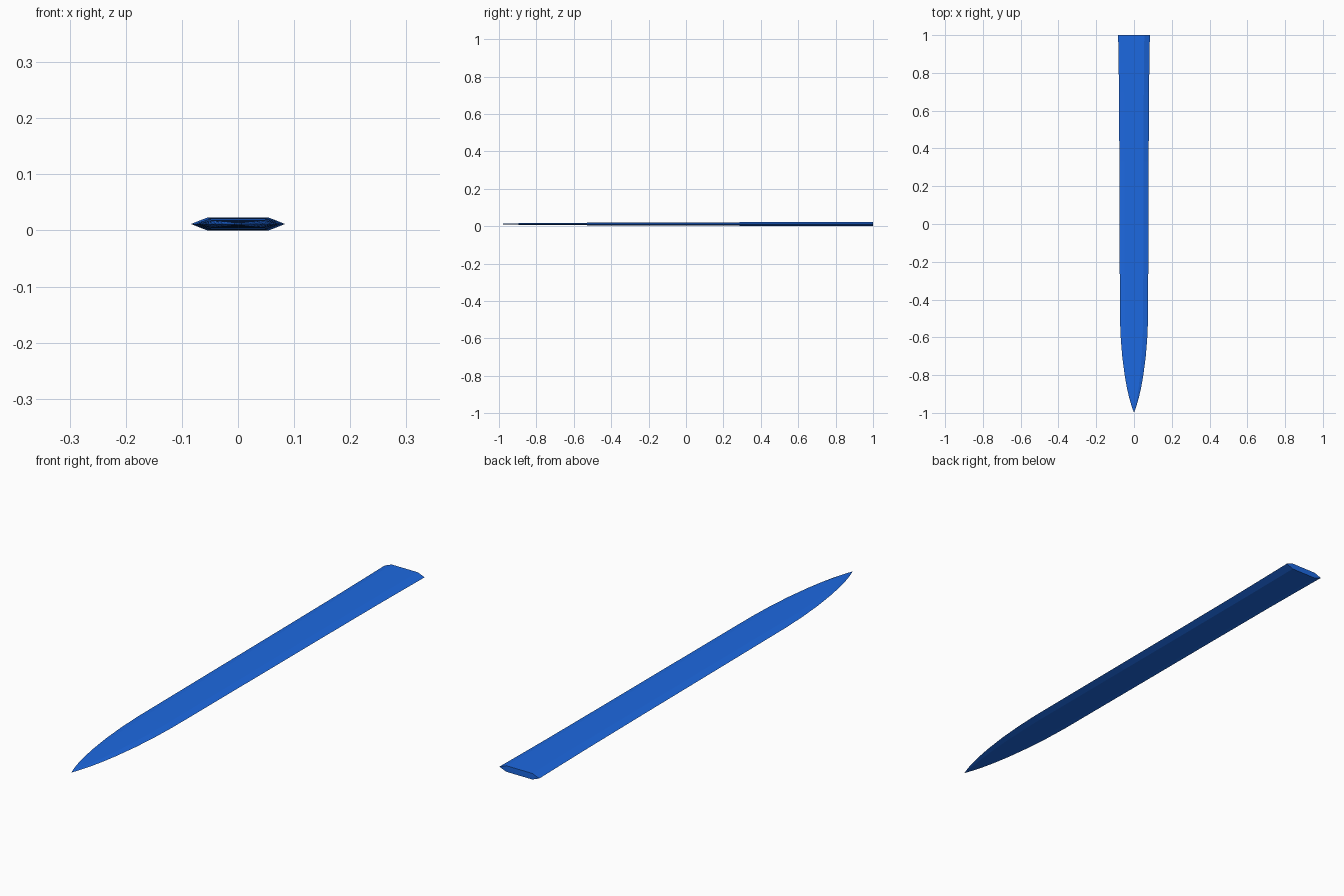
import bpy, bmesh

if "Cube" in bpy.data.objects:
    bpy.data.objects.remove(bpy.data.objects["Cube"])

MID_Z = 0.0115
FLAT = 0.65  # share of the width taken by the flat faces

# Stations along the blade: y, half width, half thickness
stations = [
    (1.0, 0.084, 0.0115), (0.85, 0.0815, 0.011), (0.7, 0.0795, 0.0106),
    (0.33, 0.0775, 0.0095), (0.0, 0.0765, 0.0084), (-0.5, 0.0745, 0.0068),
    (-0.6, 0.0705, 0.0064), (-0.7, 0.0625, 0.0059), (-0.8, 0.0495, 0.0051),
    (-0.87, 0.037, 0.0044), (-0.92, 0.0255, 0.0036), (-0.96, 0.014, 0.0024),
]


def section(bm, y, w, t):
    """Flattened six-sided cross-section with two sharp edges."""
    pts = [(-w, 0), (-w * FLAT, t), (w * FLAT, t),
           (w, 0), (w * FLAT, -t), (-w * FLAT, -t)]
    return [bm.verts.new((x, y, MID_Z + z)) for x, z in pts]


# Loft the blade from the butt to the point
bm = bmesh.new()
rings = [section(bm, *s) for s in stations]
for a, b in zip(rings, rings[1:]):
    for i in range(6):
        j = (i + 1) % 6
        bm.faces.new((a[i], a[j], b[j], b[i]))

# Butt cap and pointed tip
bm.faces.new(rings[0])
tip = bm.verts.new((0, -1.0, MID_Z))
for i in range(6):
    bm.faces.new((rings[-1][i], rings[-1][(i + 1) % 6], tip))
bmesh.ops.recalc_face_normals(bm, faces=bm.faces)

mesh = bpy.data.meshes.new("blade")
bm.to_mesh(mesh)
bm.free()
blade = bpy.data.objects.new("blade", mesh)
bpy.context.collection.objects.link(blade)

# Blue finish
mat = bpy.data.materials.new("blue")
mat.diffuse_color = (0.012, 0.14, 0.75, 1)
mat.use_nodes = True
mat.node_tree.nodes["Principled BSDF"].inputs["Base Color"].default_value = mat.diffuse_color
mesh.materials.append(mat)
